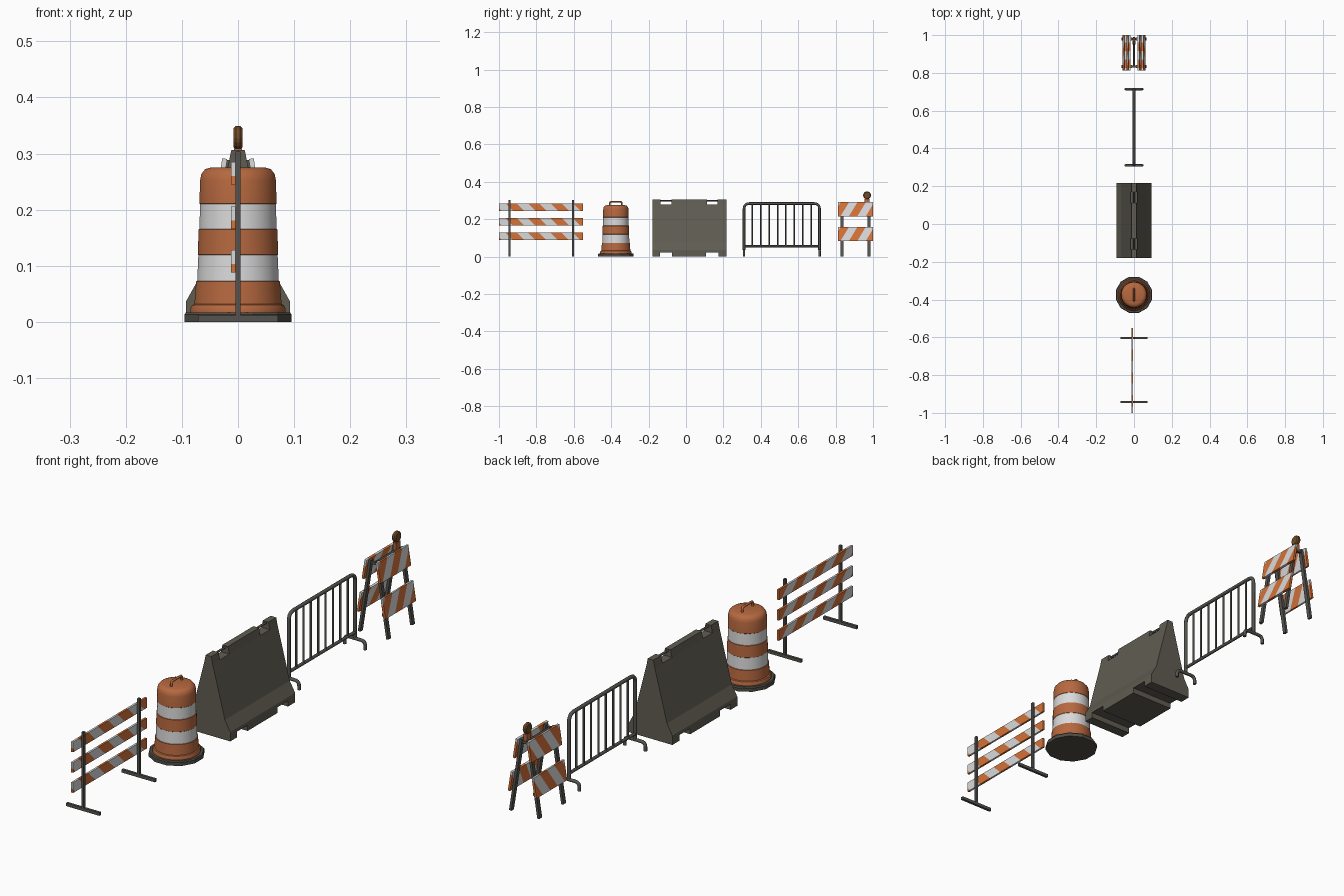
import bpy, bmesh, math
from mathutils import Vector, Matrix

if "Cube" in bpy.data.objects:
    bpy.data.objects.remove(bpy.data.objects["Cube"])


def material(name, r, g, b):
    m = bpy.data.materials.new(name)
    m.diffuse_color = (r, g, b, 1)
    m.use_nodes = True
    m.node_tree.nodes["Principled BSDF"].inputs["Base Color"].default_value = m.diffuse_color
    return m


ORANGE = material("board orange", 0.66, 0.17, 0.04)
DRUM = material("drum orange", 0.47, 0.14, 0.05)
WHITE = material("reflective white", 0.70, 0.70, 0.71)
CONCRETE = material("concrete grey", 0.115, 0.107, 0.083)
STEEL = material("steel grey", 0.09, 0.088, 0.078)
RUBBER = material("dark rubber", 0.08, 0.075, 0.06)
LAMP = material("amber lamp", 0.17, 0.07, 0.02)


def finish(name, bm, *mats):
    bmesh.ops.recalc_face_normals(bm, faces=bm.faces)
    me = bpy.data.meshes.new(name)
    bm.to_mesh(me)
    bm.free()
    for m in mats:
        me.materials.append(m)
    ob = bpy.data.objects.new(name, me)
    bpy.context.collection.objects.link(ob)
    return ob


def select(ob):
    bpy.ops.object.select_all(action='DESELECT')
    ob.select_set(True)
    bpy.context.view_layer.objects.active = ob


def smooth(ob, deg=35):
    select(ob)
    bpy.ops.object.shade_smooth_by_angle(angle=math.radians(deg))


def box(name, loc, size, mat, tilt=0):
    bm = bmesh.new()
    bmesh.ops.create_cube(bm, size=1)
    bm.transform(Matrix.Translation(loc) @ Matrix.Rotation(tilt, 4, 'Y') @ Matrix.Diagonal((*size, 1)))
    return finish(name, bm, mat)


def striped_board(name, loc, size, start, width, slant, tilt=0):
    """Board in the yz plane cut into diagonal orange and white bands."""
    bm = bmesh.new()
    bmesh.ops.create_cube(bm, size=1)
    bm.transform(Matrix.Diagonal((*size, 1)))
    for k in range(-10, 11):
        bmesh.ops.bisect_plane(bm, geom=bm.verts[:] + bm.edges[:] + bm.faces[:],
                               plane_co=(0, start + k * width, 0), plane_no=(0, 1, slant))
    for f in bm.faces:
        c = f.calc_center_median()
        f.material_index = math.floor((c.y + slant * c.z - start) / width) % 2
    bm.transform(Matrix.Translation(loc) @ Matrix.Rotation(tilt, 4, 'Y'))
    return finish(name, bm, ORANGE, WHITE)


def fillet(points, r, n=5):
    """Round the inner corners of a path."""
    pts = [Vector(p) for p in points]
    out = [pts[0]]
    for a, b, c in zip(pts, pts[1:], pts[2:]):
        p, q = b + (a - b).normalized() * r, b + (c - b).normalized() * r
        for i in range(n + 1):
            t = i / n
            out.append(p * (1 - t) ** 2 + b * 2 * t * (1 - t) + q * t * t)
    return out + [pts[-1]]


def tube(name, points, radius, mat, bend=0):
    pts = fillet(points, bend) if bend else [Vector(p) for p in points]
    cu = bpy.data.curves.new(name, 'CURVE')
    cu.dimensions = '3D'
    cu.bevel_depth, cu.bevel_resolution, cu.use_fill_caps = radius, 2, True
    sp = cu.splines.new('POLY')
    sp.points.add(len(pts) - 1)
    for sp_pt, p in zip(sp.points, pts):
        sp_pt.co = (*p, 1)
    cu.materials.append(mat)
    ob = bpy.data.objects.new(name, cu)
    bpy.context.collection.objects.link(ob)
    select(ob)
    bpy.ops.object.convert(target='MESH')
    smooth(bpy.context.object, 50)


def lathe(name, profile, y, sides, mats, rule=None):
    bm = bmesh.new()
    rings = []
    for r, z in profile:
        rings.append([bm.verts.new((r * math.cos(2 * math.pi * (i + .5) / sides),
                                    y + r * math.sin(2 * math.pi * (i + .5) / sides), z)) for i in range(sides)])
    for a, b in zip(rings, rings[1:]):
        for i in range(sides):
            j = (i + 1) % sides
            bm.faces.new((a[i], a[j], b[j], b[i]))
    bm.faces.new(rings[0])
    bm.faces.new(rings[-1])
    if rule:
        for f in bm.faces:
            f.material_index = rule(f.calc_center_median().z)
    return finish(name, bm, *mats)


# Three-board barricade
for y in (-0.943, -0.604):
    box("barricade_post", (0, y, 0.156), (0.009, 0.010, 0.296), STEEL)
    box("barricade_foot", (0, y, 0.006), (0.142, 0.010, 0.012), STEEL)
for z in (0.108, 0.186, 0.265):
    striped_board("barricade_board", (-0.0085, -0.775, z), (0.008, 0.45, 0.040), -0.17, 0.06, 1)

# Traffic drum
DY = -0.375
lathe("drum_base", [(0.099, 0), (0.099, 0.013), (0.096, 0.017), (0.085, 0.017)], DY, 12, [RUBBER])
drum = lathe("drum_body", [(0.085, 0.016), (0.085, 0.024), (0.082, 0.030), (0.078, 0.032), (0.075, 0.072),
                           (0.073, 0.073), (0.071, 0.119), (0.072, 0.120), (0.0705, 0.165), (0.069, 0.166),
                           (0.068, 0.210), (0.069, 0.211), (0.068, 0.252), (0.0655, 0.264),
                           (0.059, 0.272), (0.048, 0.2755)], DY, 32, [DRUM, WHITE],
             lambda z: int(0.0727 < z < 0.1193 or 0.1657 < z < 0.2103))
smooth(drum)
tube("drum_handle", [(0, DY - 0.032, 0.272), (0, DY - 0.032, 0.293), (0, DY + 0.032, 0.293),
                     (0, DY + 0.032, 0.272)], 0.0045, DRUM, 0.009)

# Concrete barrier: end profile swept along y, then notched
half = [(0.093, 0), (0.093, 0.036), (0.070, 0.077), (0.018, 0.277), (0.012, 0.306)]
bm = bmesh.new()
face = bm.faces.new([bm.verts.new((x, -0.18, z)) for x, z in half + [(-x, z) for x, z in reversed(half)]])
ext = bmesh.ops.extrude_face_region(bm, geom=[face])
bmesh.ops.translate(bm, vec=(0, 0.396, 0), verts=[v for v in ext['geom'] if isinstance(v, bmesh.types.BMVert)])
barrier = finish("concrete_barrier", bm, CONCRETE)
for y in (-0.107, 0.140):
    for z, w in ((0.293, 0.058), (0.0, 0.066)):
        depth = 0.03 if z else 0.044
        cutter = box("notch_cutter", (0, y, z), (0.4, w, depth), CONCRETE)
        cutter.hide_render = True
        mod = barrier.modifiers.new("notch", 'BOOLEAN')
        mod.operation, mod.solver, mod.object = 'DIFFERENCE', 'EXACT', cutter
        select(barrier)
        bpy.ops.object.modifier_apply(modifier=mod.name)
        bpy.data.objects.remove(cutter)
    tube("barrier_lifting_bar", [(0, y - 0.034, 0.300), (0, y + 0.034, 0.300)], 0.004, STEEL)

# Crowd fence
Y0, Y1 = 0.310, 0.714
tube("fence_frame", [(0, Y0, 0.035), (0, Y0, 0.284), (0, Y1, 0.284), (0, Y1, 0.035)], 0.007, STEEL, 0.03)
tube("fence_lower_rail", [(0, Y0, 0.056), (0, Y1, 0.056)], 0.006, STEEL)
for i in range(1, 9):
    y = Y0 + (Y1 - Y0) * i / 9
    tube("fence_bar", [(0, y, 0.056), (0, y, 0.284)], 0.004, STEEL)
for y in (Y0, Y1):
    tube("fence_foot", [(-0.044, y, 0), (-0.044, y, 0.032), (0.044, y, 0.032), (0.044, y, 0)],
         0.0065, STEEL, 0.018)

# Folding A-frame barricade
AY = 0.906
SLOPE = 0.16
for s in (-1, 1):
    tilt = -s * math.atan(SLOPE)
    for y in (0.833, 0.979):
        box("folding_leg", (s * 0.0375, y, 0.1445), (0.010, 0.016, 0.291), STEEL, tilt)
    for z, start in ((0.253, -0.012), (0.121, -0.012)):
        x = 0.0375 - SLOPE * (z - 0.1445) + 0.0095
        striped_board("folding_board", (s * x, AY, z), (0.009, 0.187, 0.077), start, 0.045, -0.6, tilt)
for y in (0.833, 0.979):
    box("folding_hinge", (0, y, 0.278), (0.034, 0.010, 0.010), STEEL)
tube("folding_hinge_rod", [(0, 0.833, 0.278), (0, 0.979, 0.278)], 0.004, STEEL)

# Warning lamp
box("lamp_bracket", (0, 0.968, 0.294), (0.014, 0.026, 0.030), DRUM)
bm = bmesh.new()
bmesh.ops.create_cone(bm, cap_ends=True, segments=16, radius1=0.021, radius2=0.021, depth=0.016)
bmesh.ops.bevel(bm, geom=[e for e in bm.edges if abs(e.verts[0].co.z - e.verts[1].co.z) < 1e-6],
                offset=0.004, segments=1, affect='EDGES')
bm.transform(Matrix.Translation((0, 0.968, 0.328)) @ Matrix.Rotation(math.pi / 2, 4, 'Y'))
finish("warning_lamp", bm, LAMP)
